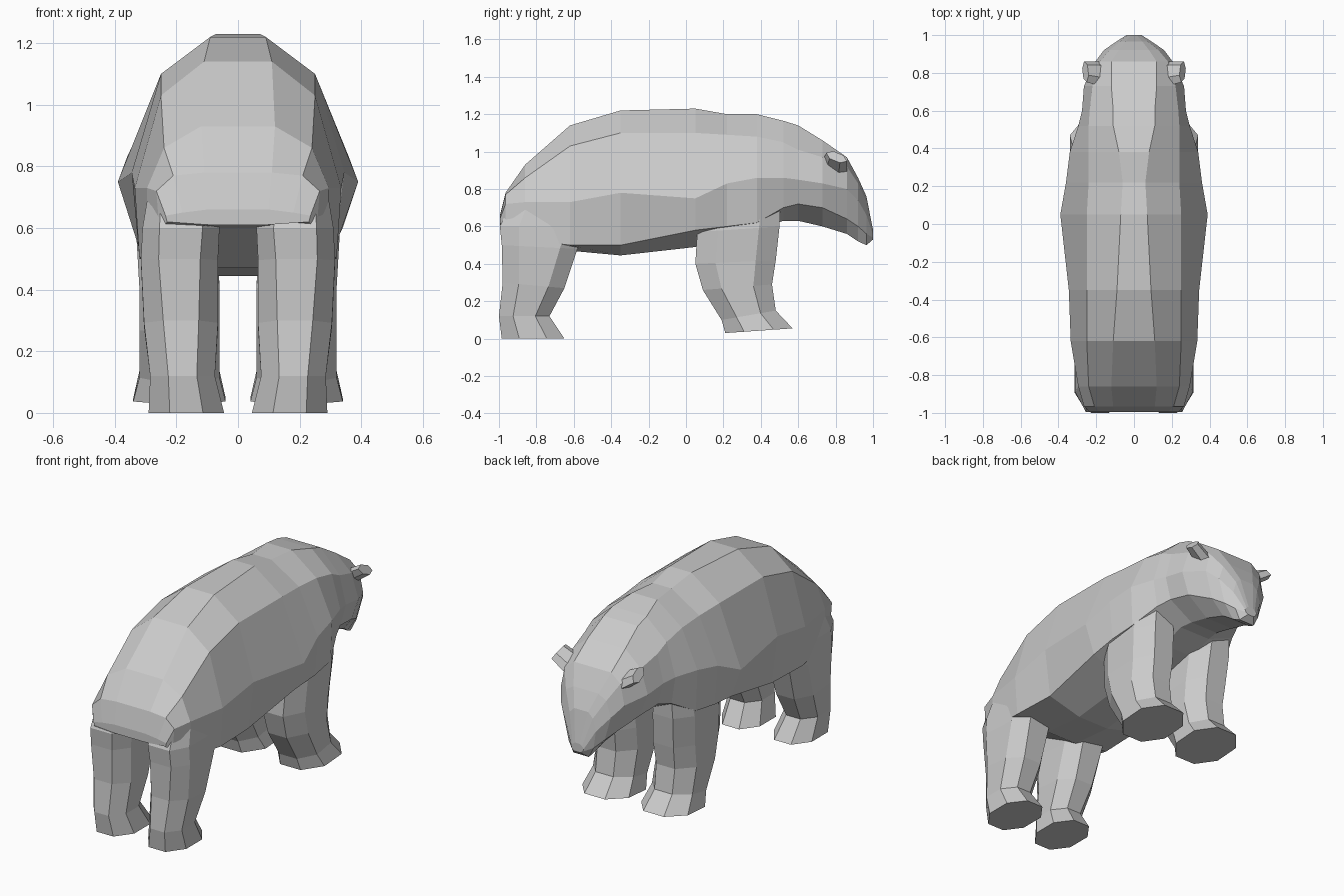
import bpy, bmesh
from mathutils import Matrix, Vector


def loft(name, rings):
    """Skin a list of equal-length closed rings and cap both ends."""
    bm = bmesh.new()
    loops = [[bm.verts.new(p) for p in ring] for ring in rings]
    n = len(loops[0])
    for a, b in zip(loops, loops[1:]):
        for i in range(n):
            j = (i + 1) % n
            bm.faces.new((a[i], a[j], b[j], b[i]))
    bm.faces.new(loops[0])
    bm.faces.new(loops[-1])
    bmesh.ops.recalc_face_normals(bm, faces=bm.faces)
    return finish(name, bm)


def finish(name, bm):
    mesh = bpy.data.meshes.new(name)
    bm.to_mesh(mesh)
    bm.free()
    ob = bpy.data.objects.new(name, mesh)
    bpy.context.collection.objects.link(ob)
    return ob


def mirror_x(ob):
    ob.modifiers.new("mirror", 'MIRROR').use_mirror_merge = False


def body_ring(row):
    """Half section from back to belly, mirrored to a ten-sided ring."""
    y, c = row[0], row[1:]
    half = [(c[i], c[i + 1]) for i in range(0, 10, 2)]
    return [(x, y, z) for x, z in half] + [(-x, y, z) for x, z in reversed(half)]


def leg_ring(z0, z1, y0, y1, x0, x1, c):
    """Box with corners cut by fraction c, tilted from z0 (rear) to z1 (toes)."""
    uv = [(1, c), (1, 1 - c), (1 - c, 1), (c, 1), (0, 1 - c), (0, c), (c, 0), (1 - c, 0)]
    return [(x0 + (x1 - x0) * u, y0 + (y1 - y0) * v, z0 + (z1 - z0) * v) for u, v in uv]


# Torso sections: y, then (x, z) for back, shoulder, flank, lower flank, belly
torso = [
    (-.995, .10, .66, .18, .65, .235, .64, .23, .62, .09, .61),
    (-.965, .11, .78, .21, .77, .265, .72, .255, .59, .09, .61),
    (-.86, .12, .93, .24, .86, .295, .73, .295, .53, .09, .60),
    (-.62, .11, 1.14, .25, 1.03, .335, .73, .32, .50, .10, .47),
    (-.35, .09, 1.22, .25, 1.10, .345, .78, .31, .50, .10, .445),
    (.05, .07, 1.23, .25, 1.10, .39, .75, .33, .58, .10, .49),
    (.22, .06, 1.20, .24, 1.09, .36, .83, .34, .60, .10, .54),
    (.38, .08, 1.20, .24, 1.08, .34, .86, .33, .62, .10, .58),
    (.52, .11, 1.165, .24, 1.05, .295, .86, .27, .70, .10, .63),
]
# Neck, head and muzzle continue the same skin
head = [
    (.60, .11, 1.14, .235, 1.01, .275, .85, .24, .72, .09, .63),
    (.73, .12, 1.06, .22, .97, .265, .83, .22, .70, .09, .60),
    (.86, .12, .97, .18, .92, .205, .80, .16, .64, .08, .56),
    (.92, .08, .86, .13, .83, .16, .74, .12, .60, .06, .52),
    (.965, .045, .76, .075, .73, .095, .66, .08, .56, .05, .50),
    (1.0, .015, .58, .03, .57, .04, .555, .035, .54, .02, .53),
]
loft("body_and_head", [body_ring(r) for r in torso + head])

# Hind legs (paw to thigh); last value is the corner cut
hind = [
    (0, 0, -.985, -.65, .045, .29, .28),
    (.12, .12, -1.0, -.73, .075, .285, .28),
    (.30, .27, -.98, -.65, .065, .305, .26),
    (.50, .48, -.985, -.58, .065, .315, .23),
    (.60, .60, -.995, -.53, .06, .31, .22),
    (.72, .72, -.94, -.52, .10, .29, .22),
]
mirror_x(loft("hind_leg", [leg_ring(*r) for r in hind]))

# Fore legs (paw to shoulder)
fore = [
    (.03, .055, .21, .57, .04, .34, .28),
    (.10, .15, .19, .48, .06, .32, .28),
    (.26, .29, .09, .46, .06, .32, .27),
    (.40, .42, .05, .48, .06, .32, .25),
    (.57, .60, .06, .50, .07, .33, .25),
    (.82, .82, .14, .51, .12, .30, .25),
]
mirror_x(loft("fore_leg", [leg_ring(*r) for r in fore]))

# Ears: short flat stubs, long side along the slope of the head
bm = bmesh.new()
bmesh.ops.create_cone(bm, cap_ends=True, segments=6, radius1=.06, radius2=.05, depth=.10)
z = Vector((.8, .1, .5)).normalized()
y = Vector((0, .8, -.4))
y = (y - z * y.dot(z)).normalized()
rot = Matrix((y.cross(z), y, z)).transposed().to_4x4()
bm.transform(Matrix.Translation((.215, .80, .945)) @ rot @ Matrix.Diagonal((.6, 1.2, 1, 1)))
mirror_x(finish("ear", bm))
